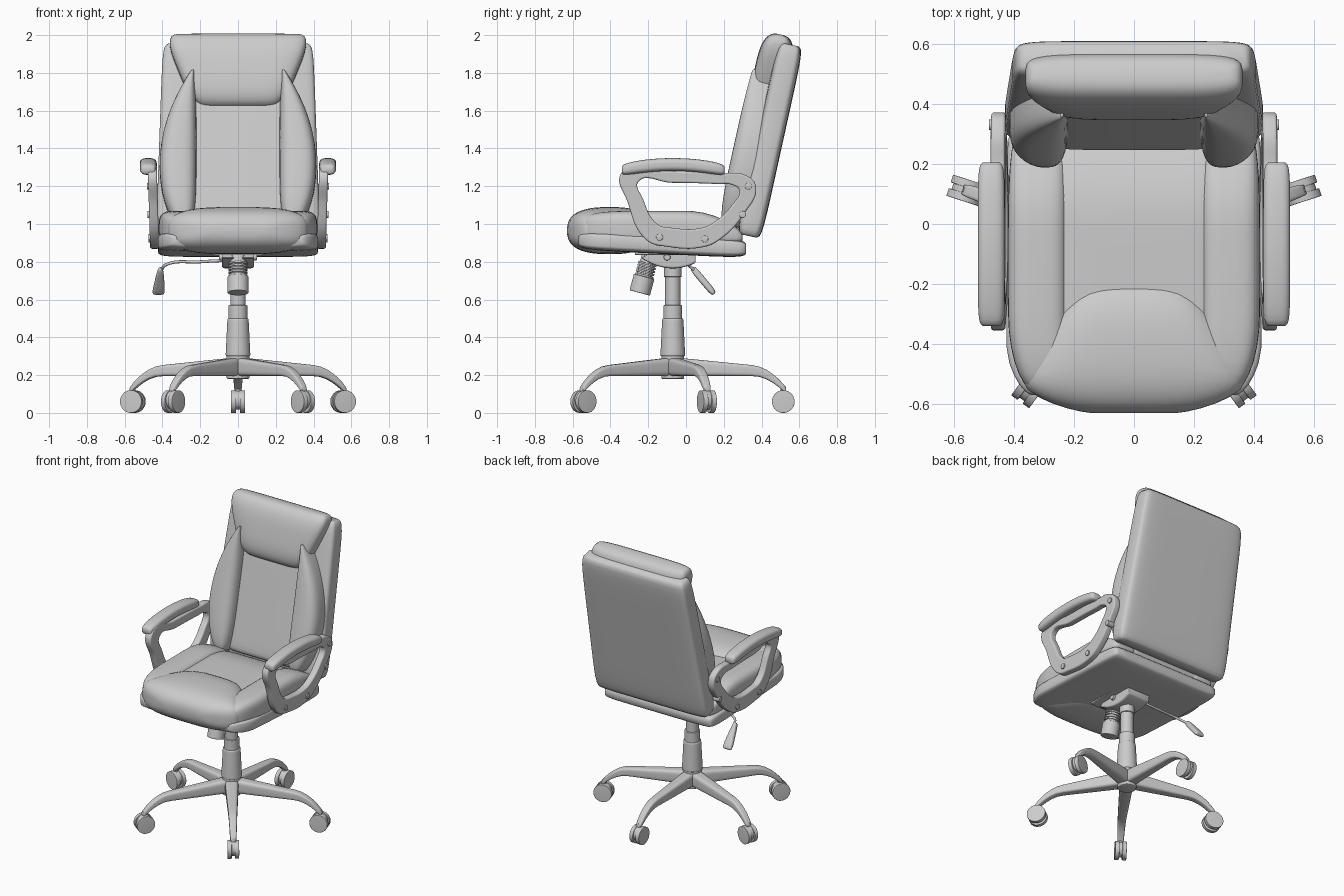
import bpy, bmesh, math
from mathutils import Matrix, Vector

cube = bpy.data.objects.get("Cube")
if cube:
    bpy.data.objects.remove(cube, do_unlink=True)

SHADE = .6
grey = bpy.data.materials.new("plain_grey")
grey.use_nodes = True
colour = (SHADE, SHADE, SHADE, 1)
grey.diffuse_color = colour
grey.node_tree.nodes["Principled BSDF"].inputs["Base Color"].default_value = colour

STEPS, SIDES = 20, 36


def add_object(name, mesh, matrix, mirror):
    if matrix:
        mesh.transform(matrix)
    mesh.materials.clear()
    mesh.materials.append(grey)
    mesh.shade_smooth()
    mesh.set_sharp_from_angle(angle=math.radians(50))
    ob = bpy.data.objects.new(name, mesh)
    bpy.context.collection.objects.link(ob)
    if mirror:
        ob.modifiers.new("Mirror", 'MIRROR')


def signed_power(value, power):
    return math.copysign(abs(value) ** power, value)


def loft(name, axis, start, end, shape, square=4, ends=4, matrix=None, mirror=False):
    """Superellipse sections along an axis, evenly rounded off at both ends.
    shape(position) gives centre and half size for each of the other axes."""
    bm = bmesh.new()
    first, second = [i for i in range(3) if i != axis]
    loops = []
    for i in range(STEPS):
        along = -math.cos(math.pi * (i + .5) / STEPS)
        position = (start + end) / 2 + along * (end - start) / 2
        centre_a, half_a, centre_b, half_b = shape(position)
        inset = min(half_a, half_b) * (1 - (1 - abs(along) ** ends) ** (1 / ends))
        loop = []
        for k in range(SIDES):
            angle = math.tau * (k + .5) / SIDES
            co = Vector()
            co[axis] = position
            co[first] = centre_a + (half_a - inset) * signed_power(math.cos(angle), 2 / square)
            co[second] = centre_b + (half_b - inset) * signed_power(math.sin(angle), 2 / square)
            loop.append(bm.verts.new(co))
        loops.append(loop)
    for low, high in zip(loops, loops[1:]):
        for k in range(SIDES):
            bm.faces.new((low[k - 1], low[k], high[k], high[k - 1]))
    bm.faces.new(loops[0])
    bm.faces.new(loops[-1])
    bmesh.ops.recalc_face_normals(bm, faces=bm.faces)
    mesh = bpy.data.meshes.new(name)
    bm.to_mesh(mesh)
    bm.free()
    add_object(name, mesh, matrix, mirror)


def rod(name, axis, start, end, radius, a=0, b=0, taper=0, matrix=None, mirror=False):
    """Round bar with softened rims."""
    def shape(position):
        r = radius - taper * (position - start)
        return a, r, b, r
    loft(name, axis, start, end, shape, square=2, ends=30, matrix=matrix, mirror=mirror)


def curve_part(name, paths, flat, bevel, extrude=0, matrix=None, mirror=False):
    """Flat outline with holes, or a round tube, turned into a mesh."""
    curve = bpy.data.curves.new(name, 'CURVE')
    curve.dimensions = '2D' if flat else '3D'
    curve.fill_mode = 'BOTH' if flat else 'FULL'
    curve.bevel_depth, curve.extrude = bevel, extrude
    curve.use_fill_caps = not flat
    for path in paths:
        spline = curve.splines.new('BEZIER')
        spline.bezier_points.add(len(path) - 1)
        spline.use_cyclic_u = flat
        for point, co in zip(spline.bezier_points, path):
            point.co = co
            point.handle_left_type = point.handle_right_type = 'AUTO'
    helper = bpy.data.objects.new(name + "_curve", curve)
    bpy.context.collection.objects.link(helper)
    graph = bpy.context.evaluated_depsgraph_get()
    mesh = bpy.data.meshes.new_from_object(helper.evaluated_get(graph))
    bpy.data.objects.remove(helper, do_unlink=True)
    add_object(name, mesh, matrix, mirror)


# Seat: the top sinks towards the rear, the sides draw in at the front
def sink(y):
    return max(y, 0) ** 2 / 2


def front(y, edge):
    return max(edge - y, 0) ** 2


loft("seat_base", 1, -.57, .32, lambda y: (0, .425 - 2 * front(y, -.4), .885 - .05 * y, .05),
     square=7, ends=6)
loft("seat_bolster", 1, -.56, .3, lambda y: (.32 - front(y, -.3) / 2, .1, .975 - sink(y), .095 - sink(y)),
     square=3.5, mirror=True)
loft("seat_panel", 1, -.4, .3, lambda y: (0, .26, .97 - sink(y), .08 - sink(y)), square=9, ends=12)
loft("seat_front_roll", 1, -.63, -.18, lambda y: (0, .1 - .55 * y - 12 * front(y, -.5), .965, .125),
     square=3.5, ends=2.6)

# Backrest: built upright, then leaned back about its lower rear edge
reclined = Matrix.Translation((0, .4, .92)) @ Matrix.Rotation(math.radians(-12.4), 4, 'X')
loft("back_shell", 2, 0, 1.04, lambda h: (0, .435 - .035 * h, -.07, .07), square=7, ends=8, matrix=reclined)
loft("back_panel", 2, .04, .8, lambda h: (0, .26, -.1, .075), square=9, ends=12, matrix=reclined)


def bolster_section(h):
    outer, inner = .415 - .6 * (h - .36) ** 2, .22
    return (outer + inner) / 2, (outer - inner) / 2, -.15, .1


loft("back_bolster", 2, .03, .87, bolster_section, square=3, mirror=True, matrix=reclined)
loft("headrest", 2, .68, 1.08, lambda h: (0, .4 * h - .035, -.135, .095), square=5, ends=3, matrix=reclined)

# Armrests: a looped frame leaning outward, topped by a pad
loft("arm_pad", 1, -.34, .205, lambda y: (.475, .045, 1.315 - .4 * (y + .07) ** 2, .034),
     square=3, ends=6, mirror=True)
outline = [Vector((*p, 0)) for p in ((-.33, 1.27), (-.3, 1.12), (-.2, .92), (-.1, .89), (.1, .89), (.18, .93),
                                     (.3, 1.06), (.36, 1.2), (.31, 1.25), (.2, 1.26), (-.1, 1.27))]
middle = Vector((.02, 1.14, 0))
opening = [middle + Matrix.Diagonal((.8, .68, 1)) @ (p - middle) for p in outline]
upright = Matrix(((0, .03, 1, .415), (1, 0, 0, 0), (0, 1, 0, 0), (0, 0, 0, 1)))
curve_part("arm_frame", [outline, opening], True, .01, .014, upright, True)
for place, y, z in (("front", -.14, .93), ("middle", .1, .92), ("rear", .3, 1.05), ("upper", .33, 1.2)):
    rod(f"arm_bolt_{place}", 0, .43, .447 + .03 * z, .018, y, z, mirror=True)

# Gas column on the hub
CENTRE = -.07
rod("hub", 2, .18, .31, .06, 0, CENTRE)
rod("column_cover", 2, .3, .5, .066, 0, CENTRE, taper=.05)
rod("column_collar", 2, .49, .57, .05, 0, CENTRE)
rod("column_piston", 2, .56, .74, .041, 0, CENTRE)
rod("column_socket", 2, .72, .78, .047, 0, CENTRE)

# Tilt mechanism with tension knob and lever
loft("tilt_box", 1, -.24, .05, lambda y: (0, .085, .82, .055 - 2 * (y - CENTRE) ** 2), square=12, ends=20)
loft("mounting_plate", 1, -.27, .07, lambda y: (0, .13, .85, .015), square=12, ends=30)
rod("tilt_pivot", 0, -.1, .1, .018, -.1, .825)
tilted = Matrix.Translation((0, -.245, .635)) @ Matrix.Rotation(math.radians(-15), 4, 'X')
rod("tension_knob", 2, 0, .09, .056, matrix=tilted)
rod("tension_shaft", 2, .08, .2, .042, matrix=tilted)
for i in range(5):
    height = .09 + i * .016
    rod(f"spring_coil_{i}", 2, height, height + .01, .05, matrix=tilted)
curve_part("lever_rod", [[(0, 0, .81), (-.2, 0, .8), (-.38, .01, .785), (-.41, .05, .75)]], False, .008)
hanging = Matrix.Translation((-.41, .04, .76)) @ Matrix.Rotation(math.radians(40), 4, 'X')
loft("lever_grip", 2, -.17, .01, lambda z: (z / 15, .015 - z / 8, 0, .018), square=3, matrix=hanging)


# Five star base with twin wheel casters
def leg_section(r):
    drop = 3 * max(0, r - .42) ** 2
    return 0, .045 - .04 * r, .245 - .05 * r - drop, .05 - .05 * r


WHEEL, AXLE = .06, .585
for k in range(5):
    turn = Matrix.Translation((0, CENTRE, 0)) @ Matrix.Rotation(k * math.tau / 5, 4, 'Z')
    loft(f"leg_{k}", 1, 0, .6, leg_section, ends=10, matrix=turn)
    rod(f"caster_stem_{k}", 2, .05, .14, .014, 0, AXLE, matrix=turn)
    rod(f"caster_hood_{k}", 0, -.015, .015, .05, AXLE, WHEEL + .008, matrix=turn)
    for side, s in (("left", 1), ("right", -1)):
        rod(f"caster_wheel_{side}_{k}", 0, s * .01, s * .037, WHEEL, AXLE, WHEEL, matrix=turn)
